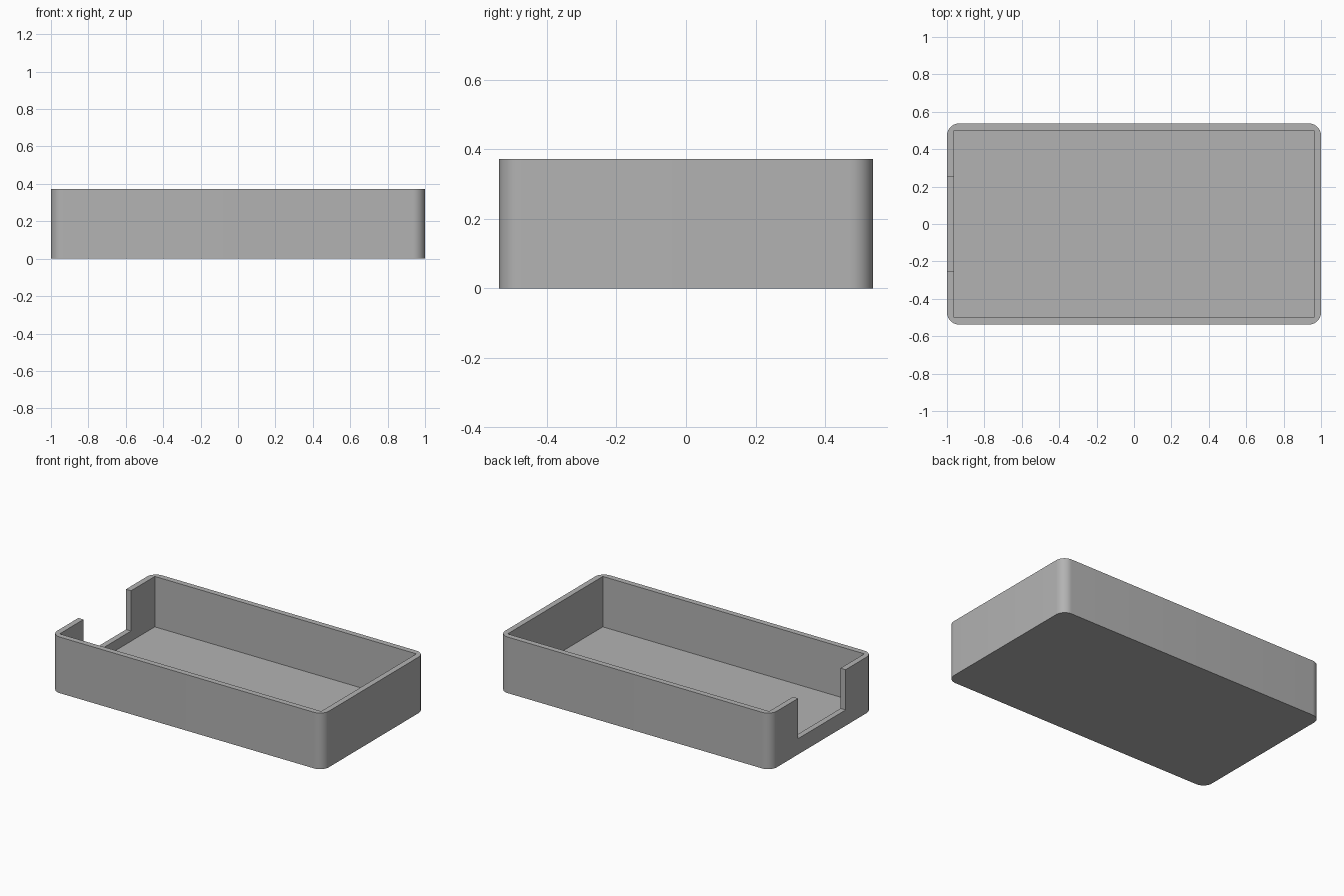
import bpy
import bmesh
import math
from mathutils import Matrix, Vector

if "Cube" in bpy.data.objects:
    bpy.data.objects.remove(bpy.data.objects["Cube"], do_unlink=True)

LENGTH, WIDTH, HEIGHT = 2.0, 1.075, 0.373
WALL, FLOOR, RADIUS = 0.0375, 0.0375, 0.065
NOTCH_WIDTH, NOTCH_SILL = 0.5, 0.105

grey = bpy.data.materials.new("plain grey")
grey.use_nodes = True
colour = (0.45, 0.45, 0.45, 1)
grey.diffuse_color = colour
grey.node_tree.nodes["Principled BSDF"].inputs["Base Color"].default_value = colour


def block(name, low, high, radius=0):
    """Box between two corners, with optional rounded upright edges."""
    low, high = Vector(low), Vector(high)
    bm = bmesh.new()
    place = Matrix.Translation((low + high) / 2) @ Matrix.Diagonal((*(high - low), 1))
    bmesh.ops.create_cube(bm, size=1, matrix=place)
    if radius:
        upright = [e for e in bm.edges
                   if abs(e.verts[0].co.z - e.verts[1].co.z) > 0.01]
        bmesh.ops.bevel(bm, geom=upright, offset=radius, segments=10,
                        profile=0.5, affect='EDGES')
    mesh = bpy.data.meshes.new(name)
    bm.to_mesh(mesh)
    bm.free()
    mesh.materials.append(grey)
    obj = bpy.data.objects.new(name, mesh)
    bpy.context.collection.objects.link(obj)
    return obj


def cut(target, cutter):
    """Subtract the cutter, then discard it."""
    mod = target.modifiers.new(cutter.name, 'BOOLEAN')
    mod.operation = 'DIFFERENCE'
    mod.solver = 'EXACT'
    mod.object = cutter
    bpy.context.view_layer.objects.active = target
    bpy.ops.object.modifier_apply(modifier=mod.name)
    bpy.data.objects.remove(cutter, do_unlink=True)


# Rounded outer body
x, y = LENGTH / 2, WIDTH / 2
tray = block("tray", (-x, -y, 0), (x, y, HEIGHT), RADIUS)

# Square-cornered hollow
cut(tray, block("hollow", (WALL - x, WALL - y, FLOOR),
                (x - WALL, y - WALL, HEIGHT + 0.1)))

# Opening in the right end wall
cut(tray, block("end_notch", (-x - 0.1, -NOTCH_WIDTH / 2, NOTCH_SILL),
                (-x + WALL * 2, NOTCH_WIDTH / 2, HEIGHT + 0.1)))

# Smooth corners, crisp rims
bpy.ops.object.select_all(action='DESELECT')
tray.select_set(True)
bpy.context.view_layer.objects.active = tray
bpy.ops.object.shade_smooth_by_angle(angle=math.radians(30))
